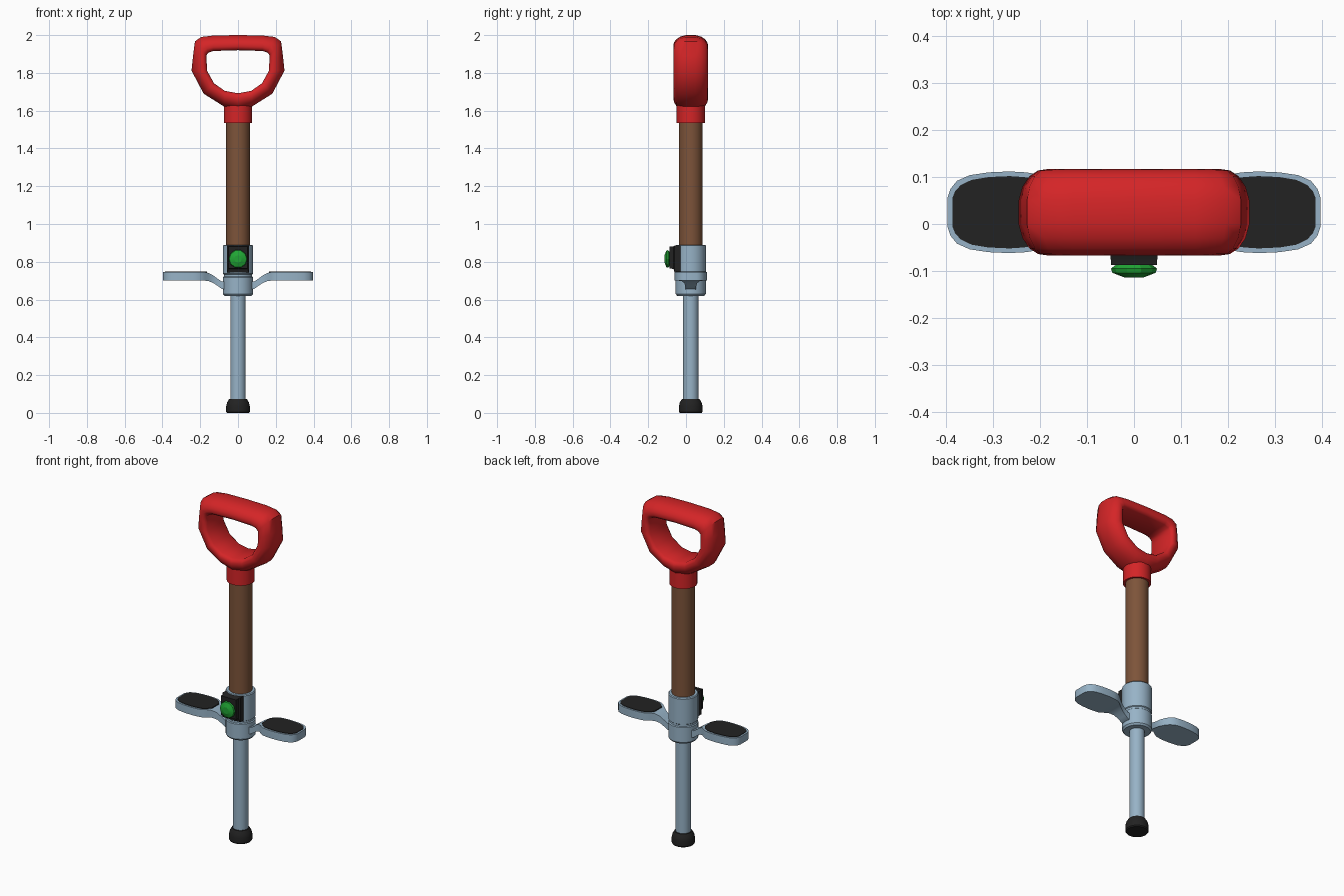
import bpy, bmesh, math

if "Cube" in bpy.data.objects:
    bpy.data.objects.remove(bpy.data.objects["Cube"])

CY = 0.025  # y of the pole axis


def material(name, rgb):
    m = bpy.data.materials.new(name)
    m.diffuse_color = (*rgb, 1)
    m.use_nodes = True
    m.node_tree.nodes["Principled BSDF"].inputs["Base Color"].default_value = m.diffuse_color
    return m


RED = material("red plastic", (0.66, 0.018, 0.02))
BROWN = material("brown shaft", (0.205, 0.088, 0.042))
STEEL = material("blue grey metal", (0.31, 0.45, 0.57))
BLACK = material("black rubber", (0.016, 0.016, 0.016))
GREEN = material("green button", (0.015, 0.38, 0.035))


def loft(name, rings, mat, loop=False, angle=35, mirror=False):
    """Skin a list of equal-length point rings; cap the ends unless looped."""
    bm = bmesh.new()
    vs = [[bm.verts.new(p) for p in r] for r in rings]
    n = len(vs[0])
    pairs = list(zip(vs, vs[1:])) + ([(vs[-1], vs[0])] if loop else [])
    for a, b in pairs:
        for i in range(n):
            j = (i + 1) % n
            bm.faces.new((a[i], a[j], b[j], b[i]))
    if not loop:
        bm.faces.new(vs[0][::-1])
        bm.faces.new(vs[-1])
    bmesh.ops.recalc_face_normals(bm, faces=bm.faces[:])
    me = bpy.data.meshes.new(name)
    bm.to_mesh(me)
    bm.free()
    ob = bpy.data.objects.new(name, me)
    bpy.context.collection.objects.link(ob)
    me.materials.append(mat)
    bpy.ops.object.select_all(action='DESELECT')
    ob.select_set(True)
    bpy.context.view_layer.objects.active = ob
    bpy.ops.object.shade_smooth_by_angle(angle=math.radians(angle))
    if mirror:
        ob.modifiers.new("mirror", 'MIRROR')
    return ob


def lathe(name, profile, mat, sides=32):
    """Upright turned part from (radius, z) pairs."""
    ang = [2 * math.pi * i / sides for i in range(sides)]
    return loft(name, [[(r * math.cos(a), CY + r * math.sin(a), z) for a in ang]
                       for r, z in profile], mat)


# Pole, foot and collars
lathe("rubber_foot", [(0.058, 0), (0.0625, 0.006), (0.0625, 0.035), (0.058, 0.055),
                      (0.047, 0.073), (0.038, 0.074)], BLACK)
lathe("lower_rod", [(0.041, 0.06), (0.041, 0.64)], STEEL)
lathe("collar", [(0.072, 0.62), (0.08, 0.63), (0.08, 0.718), (0.075, 0.722),
                 (0.075, 0.733), (0.08, 0.737), (0.08, 0.885), (0.076, 0.89),
                 (0.06, 0.89)], STEEL)
lathe("upper_shaft", [(0.0625, 0.88), (0.0625, 1.55)], BROWN)
lathe("handle_neck", [(0.075, 1.535), (0.075, 1.635)], RED)

# D-shaped grip: (outer x, z, inner x, z) from top centre round to bottom centre
half = [(0, 2.0, 0, 1.92), (0.13, 1.998, 0.13, 1.916), (0.195, 1.99, 0.155, 1.908),
        (0.228, 1.967, 0.168, 1.893), (0.238, 1.89, 0.166, 1.86),
        (0.246, 1.812, 0.163, 1.81), (0.182, 1.69, 0.127, 1.745),
        (0.074, 1.622, 0.07, 1.705), (0, 1.60, 0, 1.692)]
stations = half + [(-a, b, -c, d) for a, b, c, d in half[-2:0:-1]]
# section: (share of way from inner to outer, y), flat inside and rounded outside
side = [(0, 0.074), (0.1, 0.086), (0.25, 0.092), (0.5, 0.089), (0.72, 0.077),
        (0.9, 0.055), (1, 0.025)]
section = side + [(t, -y) for t, y in side[::-1]]
loft("d_handle", [[(ix + (ox - ix) * t, CY + y, iz + (oz - iz) * t) for t, y in section]
                  for ox, oz, ix, iz in stations], RED, loop=True, angle=40)


# Foot pedals with curved arms: (x, half width, bottom z, top z)
def slab(name, rows, mat):
    loft(name, [[(x, CY - w, lo), (x, CY + w, lo), (x, CY + w, hi), (x, CY - w, hi)]
                for x, w, lo, hi in rows], mat, mirror=True)


slab("pedals", [(0.06, 0.028, 0.652, 0.695), (0.085, 0.028, 0.656, 0.695),
                (0.105, 0.029, 0.67, 0.708), (0.13, 0.034, 0.687, 0.727),
                (0.155, 0.047, 0.697, 0.74), (0.175, 0.064, 0.70, 0.745)] +
     [(x, w, 0.70, 0.745) for x, w in [(0.2, 0.08), (0.23, 0.085), (0.265, 0.087),
                                      (0.31, 0.085), (0.35, 0.079), (0.377, 0.067),
                                      (0.391, 0.05), (0.397, 0.032)]], STEEL)
slab("pedal_grips", [(x, w, 0.74, 0.748) for x, w in
                     [(0.165, 0.035), (0.18, 0.054), (0.205, 0.07), (0.235, 0.075),
                      (0.265, 0.077), (0.31, 0.075), (0.346, 0.069), (0.369, 0.058),
                      (0.381, 0.045), (0.387, 0.03)]], BLACK)

# Button housing on the front: (y, half width, bottom z, top z)
loft("button_housing", [[(-w, y, lo), (w, y, lo), (w, y, hi), (-w, y, hi)]
                        for y, w, lo, hi in [(0.0, 0.058, 0.742, 0.886),
                                             (-0.06, 0.058, 0.742, 0.886),
                                             (-0.066, 0.05, 0.762, 0.882),
                                             (-0.087, 0.049, 0.765, 0.88)]], BLACK)

# Faceted button: (radius, y)
loft("button", [[(r * math.cos(i * math.pi / 5), y, 0.815 + r * math.sin(i * math.pi / 5))
                 for i in range(10)]
                for r, y in [(0.034, -0.08), (0.04, -0.088), (0.049, -0.095),
                             (0.046, -0.104), (0.02, -0.114)]], GREEN, angle=20)
